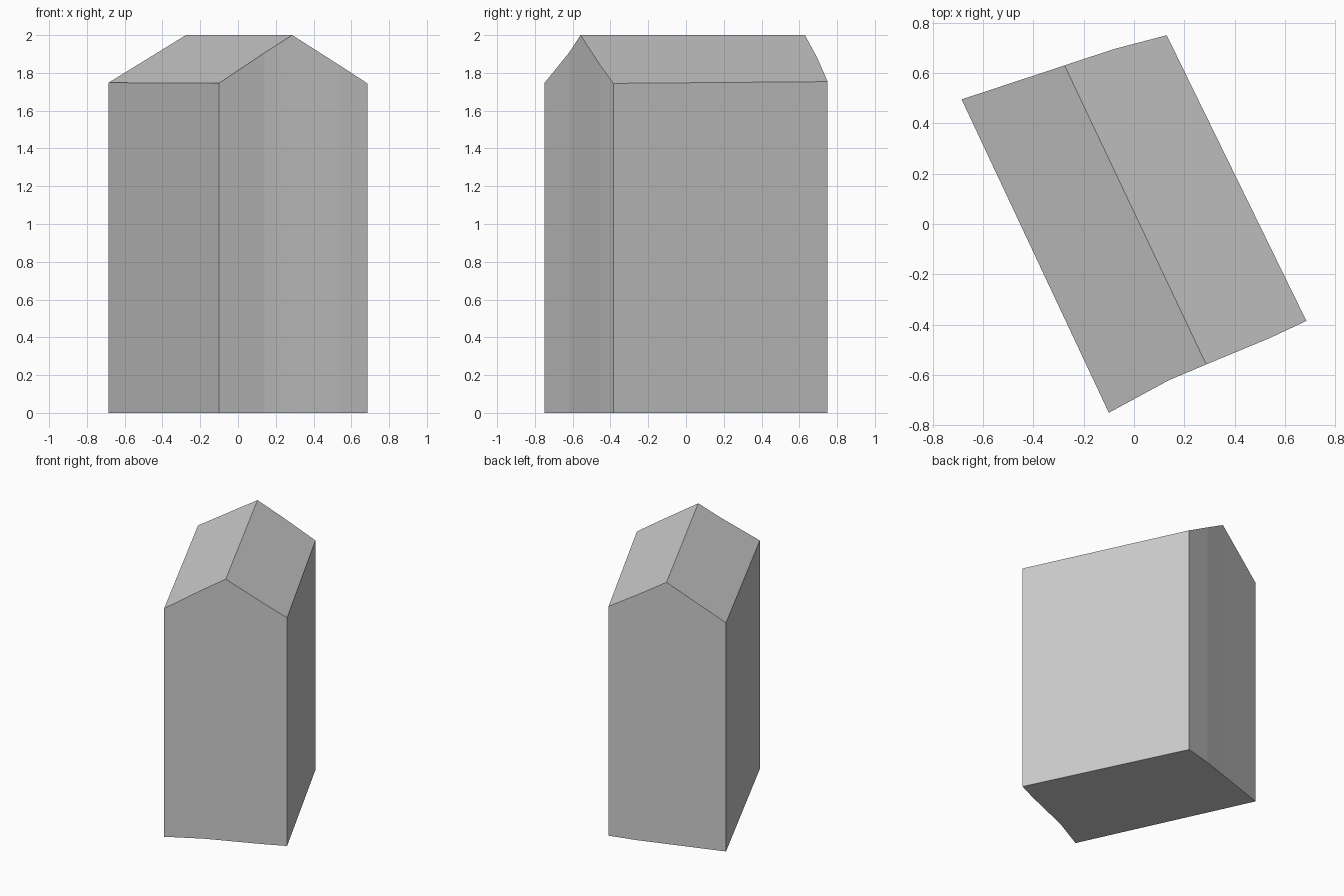
import bpy
import bmesh
from mathutils import Vector

cube = bpy.data.objects.get("Cube")
if cube:
    bpy.data.objects.remove(cube, do_unlink=True)

# Single flat grey
grey = bpy.data.materials.new("plain_grey")
grey.use_nodes = True
colour = (0.6, 0.6, 0.6, 1)
grey.diffuse_color = colour
grey.node_tree.nodes["Principled BSDF"].inputs["Base Color"].default_value = colour

# Footprint, counter-clockwise from the left eave, with the ridge ends on the gables
footprint = [(-0.685, 0.495), (-0.10, -0.75), (0.14, -0.62), (0.287, -0.558),
             (0.54, -0.453), (0.685, -0.385), (0.13, 0.75), (-0.08, 0.695),
             (-0.276, 0.63)]
RIDGE_FRONT, RIDGE_BACK = 3, 8
HEIGHT, PITCH = 2.0, 0.589

start = Vector(footprint[RIDGE_FRONT])
along = (Vector(footprint[RIDGE_BACK]) - start).normalized()


def roof_height(point):
    """Roof falls evenly away from the ridge line."""
    return HEIGHT - PITCH * abs(along.cross(Vector(point) - start))


bm = bmesh.new()
base = [bm.verts.new((x, y, 0)) for x, y in footprint]
top = [bm.verts.new((x, y, roof_height((x, y)))) for x, y in footprint]
count = len(footprint)

# Walls
for i in range(count):
    j = (i + 1) % count
    bm.faces.new((base[i], base[j], top[j], top[i]))

# Floor and the two roof slopes
bm.faces.new(base[::-1])
bm.faces.new(top[RIDGE_FRONT:RIDGE_BACK + 1])
bm.faces.new([top[RIDGE_BACK]] + top[:RIDGE_FRONT + 1])
bmesh.ops.recalc_face_normals(bm, faces=bm.faces)

mesh = bpy.data.meshes.new("gabled_building")
bm.to_mesh(mesh)
bm.free()
mesh.materials.append(grey)
building = bpy.data.objects.new("gabled_building", mesh)
bpy.context.collection.objects.link(building)
